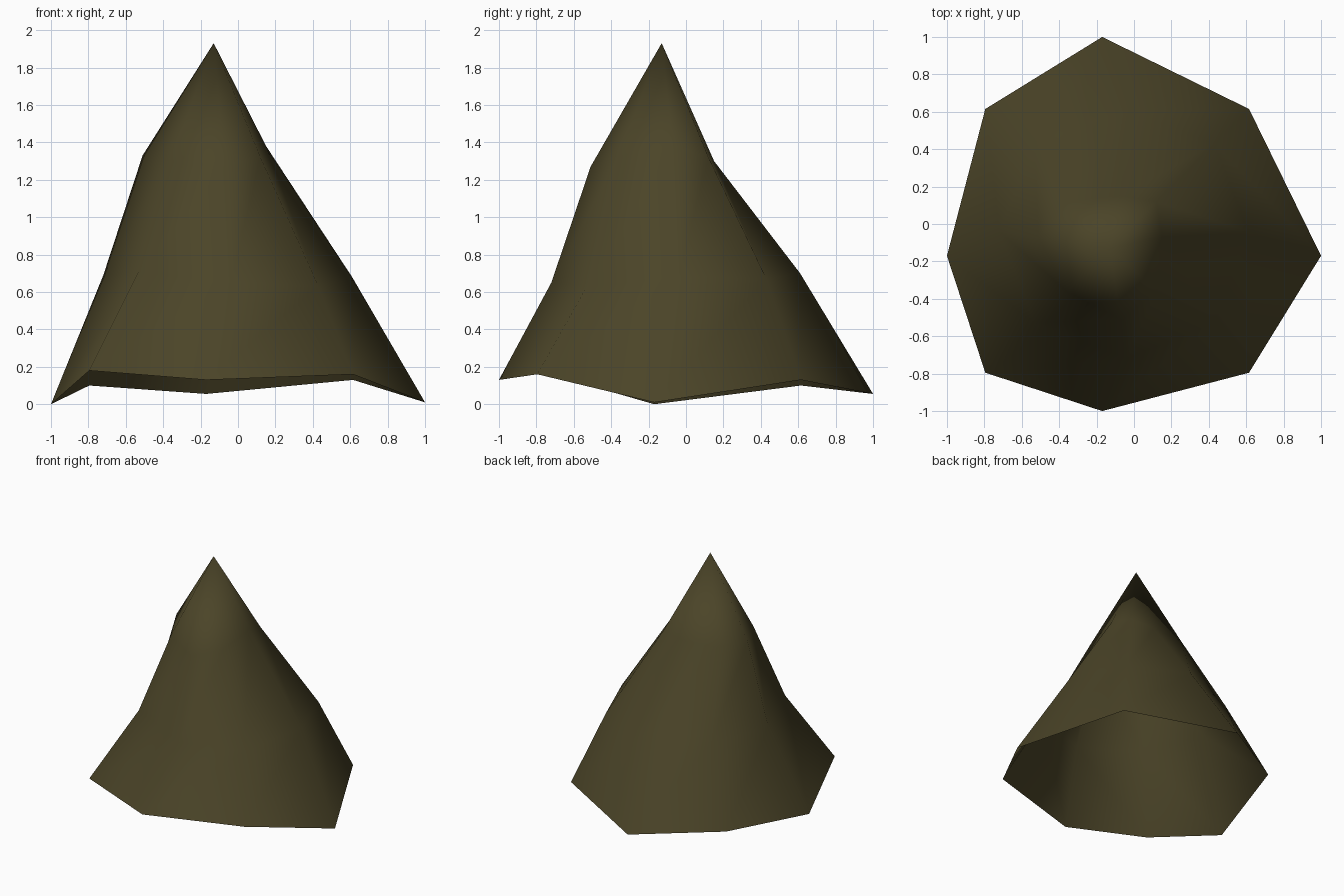
import bpy
import bmesh

cube = bpy.data.objects.get("Cube")
if cube:
    bpy.data.objects.remove(cube, do_unlink=True)

# Dark olive cloth
olive = bpy.data.materials.new("dark_olive")
olive.use_nodes = True
colour = (0.07, 0.058, 0.021, 1)
olive.diffuse_color = colour
bsdf = olive.node_tree.nodes["Principled BSDF"]
bsdf.inputs["Base Color"].default_value = colour
bsdf.inputs["Roughness"].default_value = 0.9


def ring(low, high, shift, diag_low, diag_high, heights):
    """Eight points counter-clockwise from +x: sides at low/high, corners between."""
    plan = [(high, shift), (diag_high, diag_high), (shift, high), (diag_low, diag_high),
            (low, shift), (diag_low, diag_low), (shift, low), (diag_high, diag_low)]
    return [(x, y, z) for (x, y), z in zip(plan, heights)]


# Uneven hem, waist and shoulder of the leaning cone
rings = [
    ring(-1.0, 1.0, -0.17, -0.795, 0.615, (0.01, 0.13, 0.055, 0.10, 0, 0.18, 0.13, 0.16)),
    ring(-0.72, 0.61, -0.04, -0.53, 0.43, (0.68, 0.67, 0.70, 0.68, 0.69, 0.71, 0.65, 0.63)),
    ring(-0.51, 0.15, -0.07, -0.36, 0.12, (1.38, 1.32, 1.30, 1.31, 1.33, 1.30, 1.27, 1.32)),
]

# Open cone shell, hollow underneath
bm = bmesh.new()
loops = [[bm.verts.new(p) for p in points] for points in rings]
apex = bm.verts.new((-0.13, -0.13, 1.93))
for i in range(8):
    j = (i + 1) % 8
    for lower, upper in zip(loops, loops[1:]):
        bm.faces.new((lower[i], lower[j], upper[j], upper[i]))
    bm.faces.new((loops[-1][i], loops[-1][j], apex))
for face in bm.faces:
    face.smooth = True

mesh = bpy.data.meshes.new("cone_shell")
bm.to_mesh(mesh)
bm.free()
mesh.materials.append(olive)
shell = bpy.data.objects.new("cone_shell", mesh)
bpy.context.collection.objects.link(shell)
